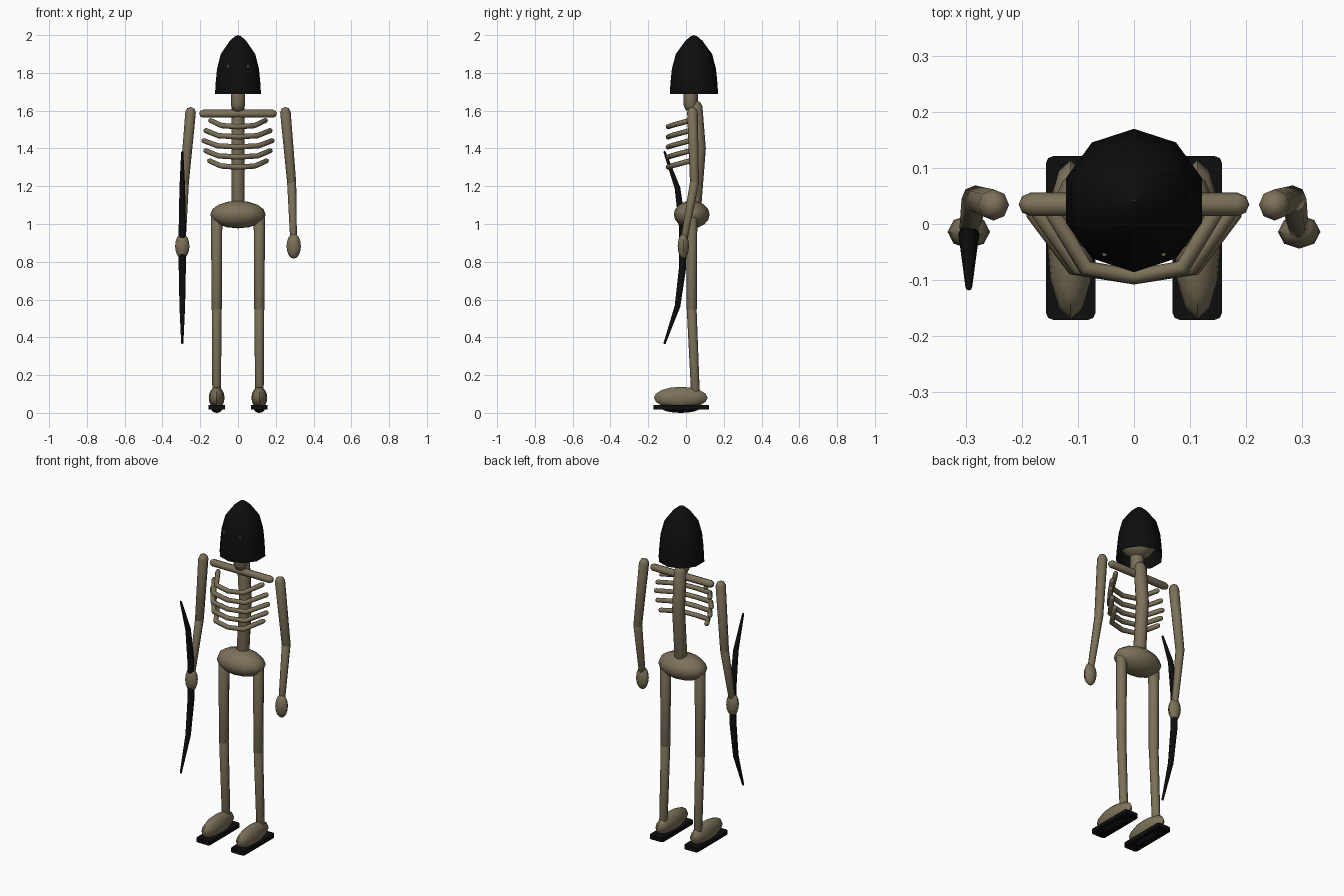
import bpy, bmesh, math
from mathutils import Vector, Matrix

if "Cube" in bpy.data.objects:
    bpy.data.objects.remove(bpy.data.objects["Cube"])


def material(name, rgb):
    m = bpy.data.materials.new(name)
    m.diffuse_color = (*rgb, 1)
    m.use_nodes = True
    m.node_tree.nodes["Principled BSDF"].inputs["Base Color"].default_value = m.diffuse_color
    return m


BONE = material("aged bone", (0.2, 0.165, 0.1))
BLACK = material("black", (0.004, 0.004, 0.004))


def finish(name, bm, mat, angle=50):
    bmesh.ops.recalc_face_normals(bm, faces=bm.faces)
    me = bpy.data.meshes.new(name)
    bm.to_mesh(me)
    bm.free()
    ob = bpy.data.objects.new(name, me)
    bpy.context.collection.objects.link(ob)
    me.materials.append(mat)
    bpy.ops.object.select_all(action='DESELECT')
    ob.select_set(True)
    bpy.context.view_layer.objects.active = ob
    bpy.ops.object.shade_smooth_by_angle(angle=math.radians(angle))
    return ob


def loft(bm, rings):
    """Skin equal-sized rings of points."""
    rings = [[bm.verts.new(p) for p in r] for r in rings]
    n = len(rings[0])
    for a, b in zip(rings, rings[1:]):
        for i in range(n):
            j = (i + 1) % n
            bm.faces.new((a[i], a[j], b[j], b[i]))
    return rings


def sweep(name, points, radii, mat=BONE, sides=8):
    """Round bar along a path, with domed ends."""
    pts = [Vector(p) for p in points]
    t0 = (pts[0] - pts[1]).normalized()
    t1 = (pts[-1] - pts[-2]).normalized()
    path = [pts[0] + t0 * radii[0] * 0.7] + pts + [pts[-1] + t1 * radii[-1] * 0.7]
    rad = [radii[0] * 0.7] + list(radii) + [radii[-1] * 0.7]
    ref = Vector((0, 0, 1)) if abs(t0.z) < 0.7 else Vector((0, 1, 0))
    rings = []
    for i, p in enumerate(path):
        t = (path[min(i + 1, len(path) - 1)] - path[max(i - 1, 0)]).normalized()
        u = ref.cross(t).normalized()
        v = t.cross(u)
        rings.append([p + rad[i] * (u * math.cos(k * math.tau / sides)
                                    + v * math.sin(k * math.tau / sides))
                      for k in range(sides)])
    bm = bmesh.new()
    rings = loft(bm, rings)
    for ring, tip in ((rings[0], pts[0] + t0 * radii[0]),
                      (rings[-1], pts[-1] + t1 * radii[-1])):
        c = bm.verts.new(tip)
        for i in range(sides):
            bm.faces.new((ring[i], ring[(i + 1) % sides], c))
    return finish(name, bm, mat)


def ellipsoid(name, centre, size, mat=BONE, u=12, v=8):
    bm = bmesh.new()
    bmesh.ops.create_uvsphere(bm, u_segments=u, v_segments=v, radius=1,
                              matrix=Matrix.Translation(centre) @ Matrix.Diagonal((*size, 1)))
    return finish(name, bm, mat)


def box(name, centre, size, mat, bevel=0.0):
    bm = bmesh.new()
    bmesh.ops.create_cube(bm, size=1,
                          matrix=Matrix.Translation(centre) @ Matrix.Diagonal((*size, 1)))
    if bevel:
        edges = [e for e in bm.edges if abs(e.verts[0].co.z - e.verts[1].co.z) > 1e-4]
        bmesh.ops.bevel(bm, geom=edges, offset=bevel, segments=2, profile=0.5,
                        affect='EDGES')
    return finish(name, bm, mat, 30)


# Hood: open pointed shell around the skull
profile = [(0.128, 1.687), (0.124, 1.75), (0.117, 1.82), (0.096, 1.9),
           (0.045, 1.97), (0.018, 1.993), (0.001, 2.0)]
bm = bmesh.new()
loft(bm, [[(r * math.sin(k * math.tau / 10), 0.042 + r * math.cos(k * math.tau / 10), z)
           for k in range(10)] for r, z in profile])
finish("hood", bm, BLACK)
ellipsoid("skull", (0, 0.035, 1.79), (0.1, 0.1, 0.1))

# Trunk
sweep("neck", [(0, 0.025, 1.63), (0, 0.025, 1.73)], [0.038, 0.038])
sweep("spine", [(0, 0.052, 1.62), (0, 0.07, 1.4), (0, 0.045, 1.08)], [0.035] * 3)
sweep("collarbone", [(-0.185, 0.035, 1.584), (0.185, 0.035, 1.584)], [0.021, 0.021])
ellipsoid("pelvis", (0, 0.03, 1.05), (0.147, 0.095, 0.073))

# Ribs: open hoops bending round the chest
for i, w in enumerate((0.145, 0.17, 0.18, 0.17, 0.15)):
    z = 1.515 - 0.0535 * i
    bend = w * 0.6
    sweep(f"rib_{i + 1}", [(-w, 0.02, z + 0.033), (-bend, -0.078, z + 0.006), (0, -0.094, z),
                           (bend, -0.078, z + 0.006), (w, 0.02, z + 0.033)], [0.014] * 5)

for s, side in ((-1, "right"), (1, "left")):
    # Arms
    elbow = (s * 0.284, 0.045, 1.22)
    sweep(side + "_upper_arm", [(s * 0.251, 0.034, 1.592), elbow], [0.028, 0.024])
    sweep(side + "_forearm", [elbow, (s * 0.294, -0.01, 0.92)], [0.024, 0.018])
    ellipsoid(side + "_hand", (s * 0.295, -0.014, 0.883), (0.038, 0.03, 0.067), u=8, v=8)
    # Legs
    knee = (s * 0.113, 0.03, 0.55)
    sweep(side + "_thigh", [(s * 0.113, 0.03, 1.03), knee], [0.03, 0.027])
    sweep(side + "_shin", [knee, (s * 0.113, 0.05, 0.1)], [0.026, 0.023])
    # Feet with flat soles
    ellipsoid(side + "_foot", (s * 0.113, -0.028, 0.08), (0.042, 0.142, 0.058))
    box(side + "_sole", (s * 0.113, -0.025, 0.03), (0.088, 0.292, 0.024), BLACK, 0.012)
    ellipsoid(side + "_sole_bulge", (s * 0.113, -0.028, 0.025), (0.03, 0.1, 0.025), BLACK)
    # Eye glints on the hood
    box(side + "_eye_glint", (s * 0.053, -0.054, 1.835), (0.007, 0.007, 0.014), BONE)

# Bow held in the right hand
sweep("bow", [(-0.295, -0.113, 1.38), (-0.295, -0.045, 1.19), (-0.295, -0.018, 0.98),
              (-0.295, -0.018, 0.77), (-0.295, -0.045, 0.565), (-0.295, -0.113, 0.37)],
      [0.006, 0.015, 0.019, 0.019, 0.015, 0.006], BLACK)
